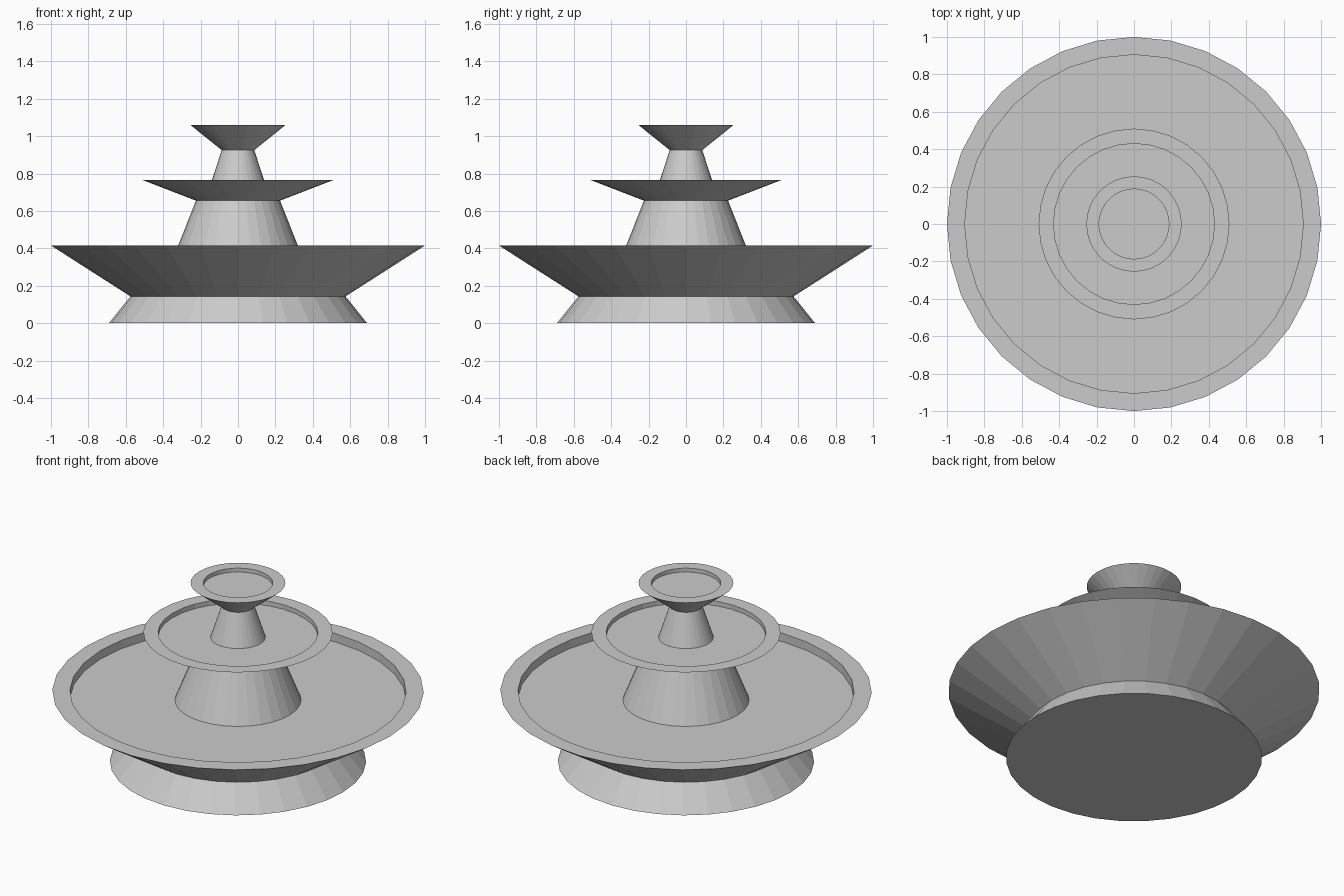
import bpy
import bmesh
from math import cos, sin, tau

SIDES = 32

cube = bpy.data.objects.get("Cube")
if cube:
    bpy.data.objects.remove(cube, do_unlink=True)

# Plain stone for every part
stone = bpy.data.materials.new("pale_grey_stone")
stone.use_nodes = True
STONE_COLOUR = (0.6, 0.6, 0.6, 1)
stone.diffuse_color = STONE_COLOUR
stone.node_tree.nodes["Principled BSDF"].inputs["Base Color"].default_value = STONE_COLOUR


def lathe(name, profile, cap_start=False, cap_end=False):
    """Turn a (radius, height) profile about z, from bottom outside to top inside."""
    bm = bmesh.new()
    rings = [[bm.verts.new((r * cos(tau * i / SIDES), r * sin(tau * i / SIDES), z))
              for i in range(SIDES)] for r, z in profile]
    for low, high in zip(rings, rings[1:]):
        for i in range(SIDES):
            j = (i + 1) % SIDES
            bm.faces.new((low[i], low[j], high[j], high[i]))
    if cap_start:
        bm.faces.new(rings[0][::-1])
    if cap_end:
        bm.faces.new(rings[-1])
    mesh = bpy.data.meshes.new(name)
    bm.to_mesh(mesh)
    bm.free()
    mesh.materials.append(stone)
    obj = bpy.data.objects.new(name, mesh)
    bpy.context.collection.objects.link(obj)


def tier(name, foot, neck, rim, lip_radius, floor, grounded=False):
    """A tapered pedestal carrying a flared basin with a sunken floor."""
    lathe(name + "_pedestal", [foot, neck], cap_start=grounded)
    lathe(name + "_basin",
          [neck, rim, (lip_radius, rim[1]), (lip_radius, floor)], cap_end=True)


# Three stacked tiers, each foot standing on the basin floor below
tier("lower", (0.69, 0), (0.575, 0.143), (1.0, 0.415), 0.905, 0.365, grounded=True)
tier("middle", (0.34, 0.365), (0.225, 0.655), (0.51, 0.765), 0.43, 0.738)
tier("upper", (0.148, 0.738), (0.087, 0.925), (0.255, 1.06), 0.187, 1.037)
